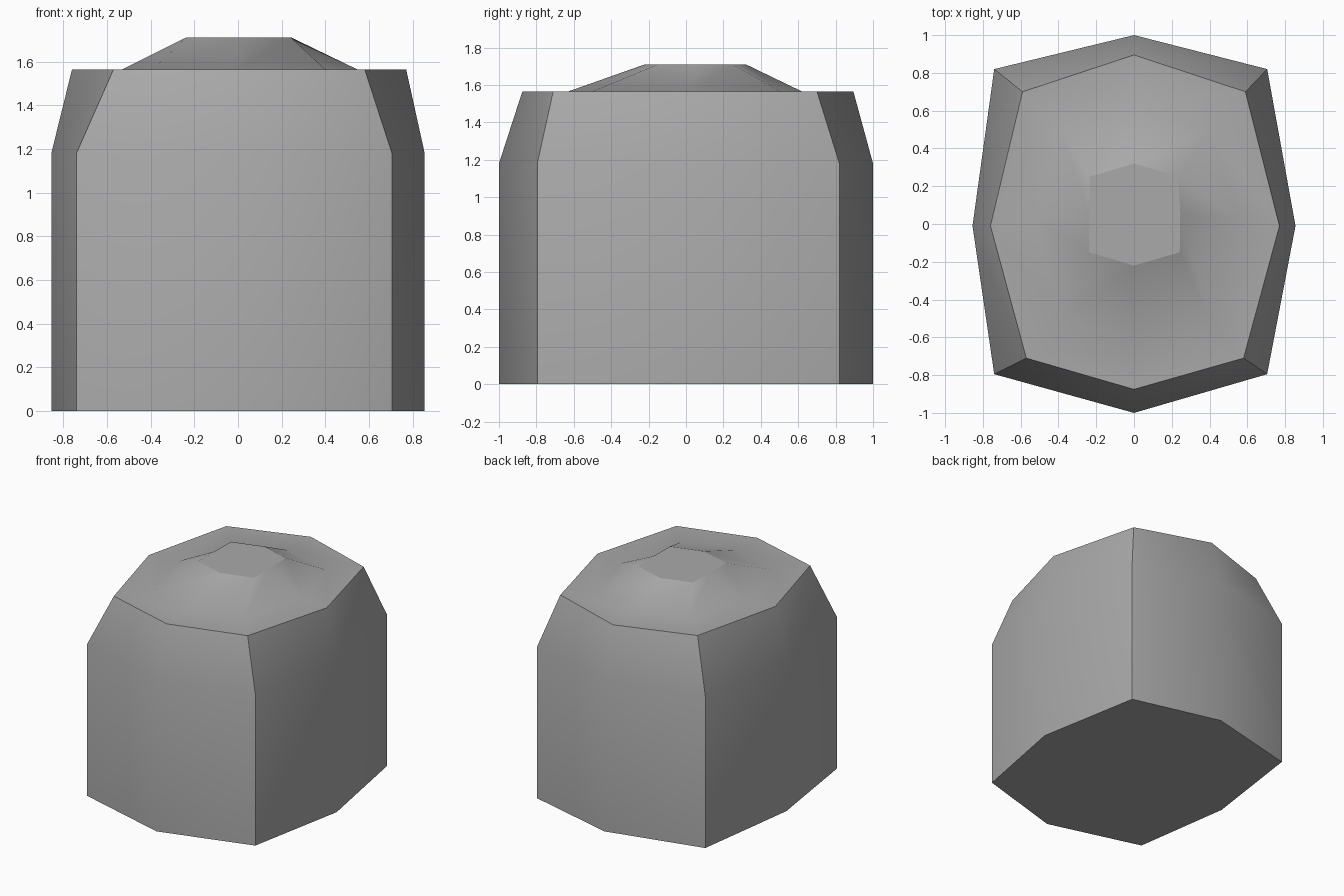
import bpy, bmesh, math

cube = bpy.data.objects.get("Cube")
if cube:
    bpy.data.objects.remove(cube, do_unlink=True)

# Plain grey for the whole keycap-like block
grey = bpy.data.materials.new("plain_grey")
grey.use_nodes = True
colour = (0.4, 0.4, 0.4, 1)
grey.diffuse_color = colour
grey.node_tree.nodes["Principled BSDF"].inputs["Base Color"].default_value = colour

# Eight-sided outlines, counter-clockwise from the front middle
footprint = [(0, -1), (.705, -.795), (.855, -.01), (.705, .82),
             (0, 1), (-.74, .82), (-.855, -.01), (-.74, -.795)]
rim = [(0, -.875), (.58, -.71), (.77, -.01), (.59, .7),
       (0, .895), (-.59, .7), (-.76, -.01), (-.57, -.71)]
crown_base = [(0, -.63), (.4, -.5), (.545, .03), (.4, .505),
              (0, .62), (-.39, .505), (-.53, .03), (-.39, -.5)]
crown_top = [(0, -.22), (.242, -.15), (.245, .05), (.235, .25),
             (0, .32), (-.235, .25), (-.238, .05), (-.238, -.15)]
levels = [(footprint, 0), (footprint, 1.18), (rim, 1.565),
          (crown_base, 1.565), (crown_top, 1.71)]

# Loft the outlines into one closed body
bm = bmesh.new()
rings = [[bm.verts.new((x, y, z)) for x, y in outline] for outline, z in levels]
for lower, upper in zip(rings, rings[1:]):
    for i in range(8):
        j = (i + 1) % 8
        bm.faces.new((lower[i], lower[j], upper[j], upper[i]))
bm.faces.new(rings[0][::-1])
bm.faces.new(rings[-1])

mesh = bpy.data.meshes.new("faceted_block")
bm.to_mesh(mesh)
bm.free()
mesh.materials.append(grey)
block = bpy.data.objects.new("faceted_block", mesh)
bpy.context.collection.objects.link(block)

# Soft shoulders, crisp corners and rim, flat crown
bpy.ops.object.select_all(action="DESELECT")
block.select_set(True)
bpy.context.view_layer.objects.active = block
bpy.ops.object.shade_smooth_by_angle(angle=math.radians(38))
for face in mesh.polygons:
    if len(face.vertices) == 8:
        face.use_smooth = False
